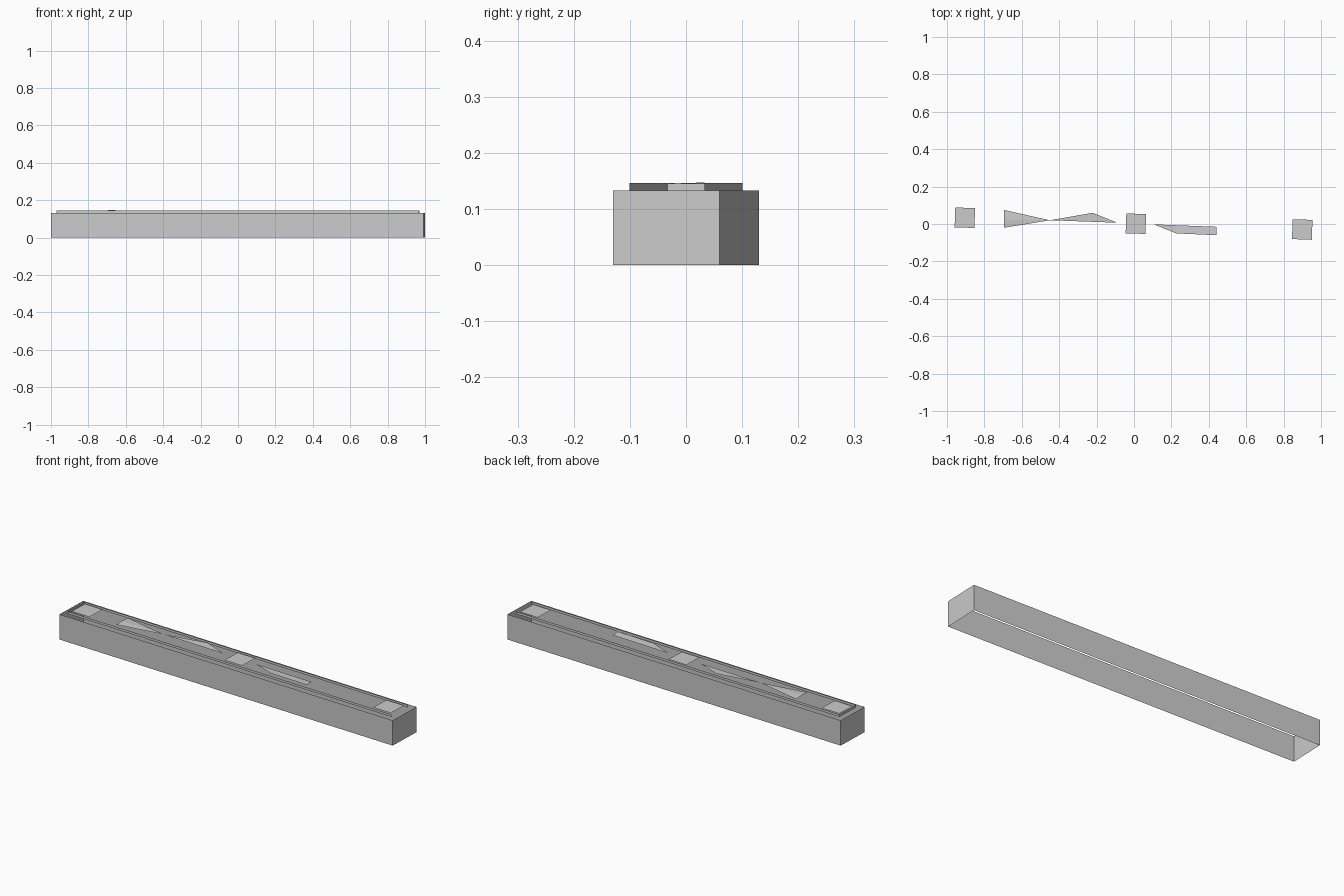
import bpy
import math
from mathutils import Matrix, Vector

cube = bpy.data.objects.get("Cube")
if cube:
    bpy.data.objects.remove(cube, do_unlink=True)

grey = bpy.data.materials.new("plain grey")
grey.use_nodes = True
colour = (0.6, 0.6, 0.6, 1)
grey.diffuse_color = colour
grey.node_tree.nodes["Principled BSDF"].inputs["Base Color"].default_value = colour

# The whole body is turned slightly about the vertical axis
TURN = Matrix.Rotation(math.radians(-2), 4, "Z")


def add_part(name, verts, faces, turned=True):
    mesh = bpy.data.meshes.new(name)
    points = [TURN @ Vector(v) if turned else Vector(v) for v in verts]
    mesh.from_pydata(points, [], faces)
    mesh.materials.append(grey)
    obj = bpy.data.objects.new(name, mesh)
    bpy.context.collection.objects.link(obj)
    return obj


def add_walls(name, half_x, half_y, bottom, top, sides):
    """Thin upright walls around a rectangle, open above and below."""
    corners = [(half_x, half_y), (-half_x, half_y), (-half_x, -half_y), (half_x, -half_y)]
    verts = [(x, y, z) for z in (bottom, top) for x, y in corners]
    faces = [(i, (i + 1) % 4, (i + 1) % 4 + 4, i + 4) for i in range(sides)]
    return add_part(name, verts, faces)


# Outer walls, and a raised inner rim that is open at the +x end
add_walls("outer_walls", 0.997, 0.095, 0, 0.133, 4)
add_walls("inner_rim", 0.968, 0.067, 0.133, 0.146, 3)

# Square plates along the top
H = 0.053
for name, x in (("right_plate", -0.905), ("middle_plate", 0.01), ("left_plate", 0.9)):
    corners = [(x - H, -H), (x + H, -H), (x + H, H), (x - H, H)]
    add_part(name, [(u, v + 0.002, 0.143) for u, v in corners], [(0, 1, 2, 3)])

# Slim pointed plates between the squares
Z = 0.144
add_part("fan_plate",
         [(-0.695, -0.02, Z), (-0.45, 0.02, Z), (-0.695, 0.075, Z), (-0.695, 0.025, 0.147)],
         [(0, 1, 3), (3, 1, 2)], turned=False)
add_part("triangle_plate",
         [(-0.45, 0.02, Z), (-0.09, 0.007, Z), (-0.22, 0.06, 0.146)],
         [(0, 1, 2)], turned=False)
add_part("blade_plate",
         [(0.105, -0.002, Z), (0.225, -0.05, 0.146), (0.44, -0.06, 0.146), (0.44, -0.015, Z)],
         [(0, 1, 2, 3)], turned=False)
